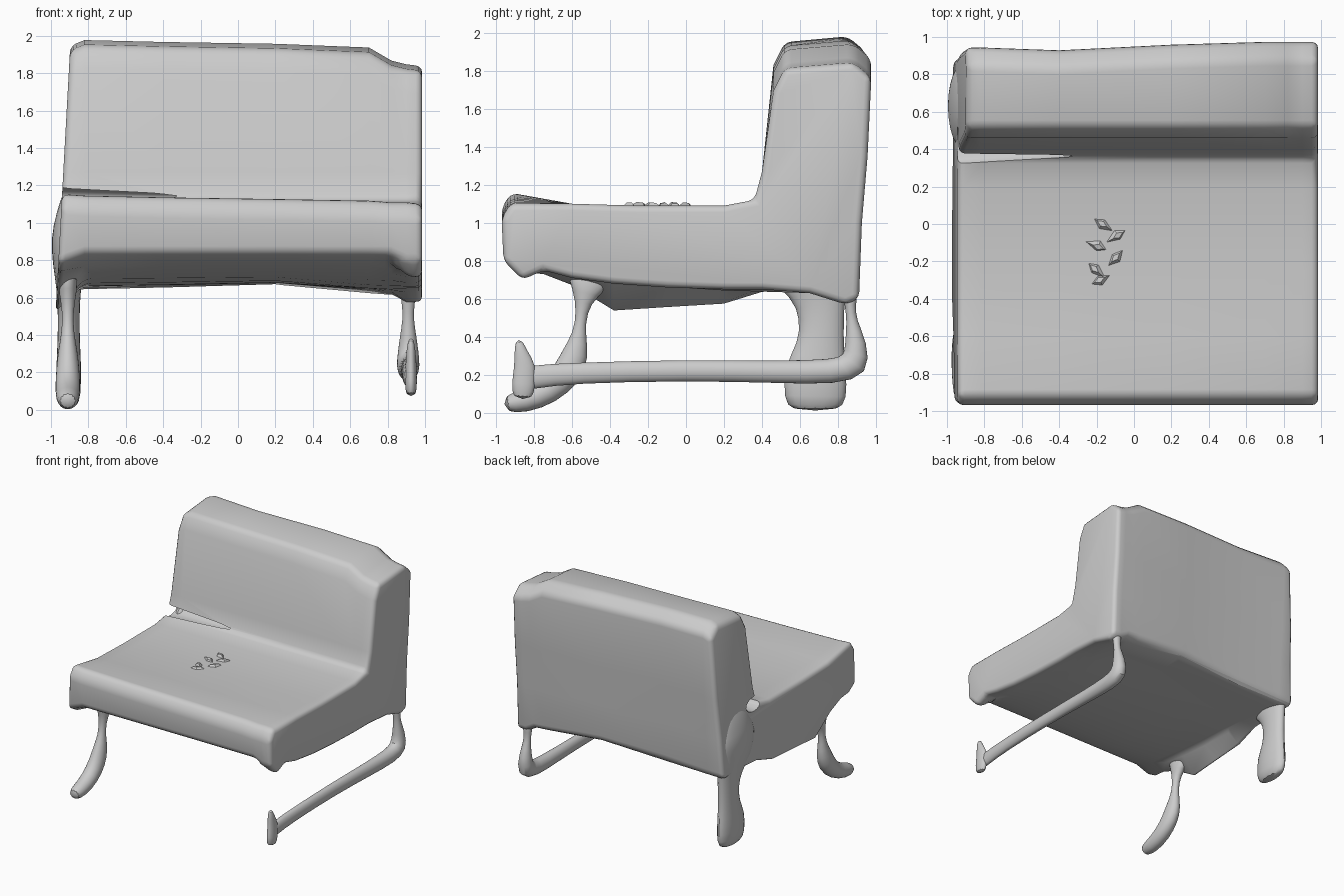
import bpy, bmesh, math, random
from mathutils import Vector

if "Cube" in bpy.data.objects:
    bpy.data.objects.remove(bpy.data.objects["Cube"], do_unlink=True)


def loft(name, rings):
    """Skin equal-length closed rings and cap both ends."""
    bm = bmesh.new()
    loops = [[bm.verts.new(p) for p in ring] for ring in rings]
    n = len(loops[0])
    for a, b in zip(loops, loops[1:]):
        for i in range(n):
            j = (i + 1) % n
            bm.faces.new((a[i], a[j], b[j], b[i]))
    bm.faces.new(loops[0])
    bm.faces.new(loops[-1])
    bmesh.ops.recalc_face_normals(bm, faces=bm.faces)
    mesh = bpy.data.meshes.new(name)
    bm.to_mesh(mesh)
    bm.free()
    ob = bpy.data.objects.new(name, mesh)
    bpy.context.collection.objects.link(ob)
    return ob


def activate(ob):
    bpy.ops.object.select_all(action='DESELECT')
    ob.select_set(True)
    bpy.context.view_layer.objects.active = ob


def smooth(ob, angle=40):
    activate(ob)
    bpy.ops.object.shade_smooth_by_angle(angle=math.radians(angle))


def limb(name, x, path, sides=12):
    """Tube in the yz plane; path rows are (y, z, half width in x, half depth)."""
    pts = [Vector((x, p[0], p[1])) for p in path]
    side = Vector((1, 0, 0))
    rings = []
    for i, p in enumerate(pts):
        along = (pts[min(i + 1, len(pts) - 1)] - pts[max(i - 1, 0)]).normalized()
        up = along.cross(side)
        ring = []
        for k in range(sides):
            a = math.tau * k / sides
            ring.append(p + side * path[i][2] * math.cos(a) + up * path[i][3] * math.sin(a))
        rings.append(ring)
    ob = loft(name, rings)
    ob.modifiers.new("Round", 'SUBSURF').levels = 1
    smooth(ob, 60)


# Upholstered body: an L-shaped side profile lofted across the width
UNDER_Y = (-0.96, -0.86, -0.75, -0.6, -0.38, -0.1, 0.2, 0.4, 0.65, 0.84)
SAGGING = (0.79, 0.73, 0.72, 0.66, 0.52, 0.54, 0.56, 0.63, 0.65, 0.64)
MIDDLE = (0.84, 0.80, 0.77, 0.74, 0.71, 0.69, 0.68, 0.68, 0.68, 0.67)
HANGING = (0.80, 0.70, 0.75, 0.71, 0.68, 0.66, 0.65, 0.65, 0.63, 0.57)


def section(x, top, front, under, drop=0.0, back=0.0):
    """drop lowers the underside towards the rear; back pulls the rear face in."""
    low = [z - drop * (y + 1) / 2 for y, z in zip(UNDER_Y, under)]
    prof = list(zip(UNDER_Y, low))
    prof += [(0.91 - back, low[-1] + 0.03), (0.925 - back, 1.0), (0.955 - back, 1.35),
             (0.975 - back, top - 0.08), (0.88 - back, top), (0.52, top - 0.03),
             (0.46, top - 0.15), (0.40, 1.27), (0.36, 1.12), (0.2, 1.09), (-0.25, 1.09),
             (-0.6, 1.10), (-0.92, front), (-0.97, front - 0.08)]
    lean = 0.055 if x < -0.9 else 0
    return [Vector((x + lean * (z - 0.8), y, z)) for y, z in prof]


body = loft("seat_and_backrest", [
    section(-0.96, 1.95, 1.16, SAGGING, 0, 0.03),
    section(-0.82, 1.98, 1.15, MIDDLE, 0.03, 0.03),
    section(-0.4, 1.97, 1.14, MIDDLE, 0.02, 0.045),
    section(0.2, 1.96, 1.13, MIDDLE, 0, 0.015),
    section(0.7, 1.94, 1.12, MIDDLE, 0.05),
    section(0.82, 1.87, 1.11, MIDDLE, 0.06),
    section(0.9, 1.85, 1.11, HANGING),
    section(0.985, 1.84, 1.10, HANGING)])
bev = body.modifiers.new("Soft edges", 'BEVEL')
bev.width = 0.035
bev.segments = 3
bev.limit_method = 'ANGLE'
bev.angle_limit = math.radians(32)
bev.use_clamp_overlap = False

# Tapering crevice between cushion and backrest
bpy.ops.mesh.primitive_cone_add(vertices=16, radius1=0.1, radius2=0.02, depth=1.3,
                                location=(-0.4, 0.42, 1.13), rotation=(0, math.pi / 2, 0))
crevice = bpy.context.object
crevice.name = "crevice_cutter"
crevice.hide_render = True
crevice.scale = (0.65, 1.1, 1)
cut = body.modifiers.new("Crevice", 'BOOLEAN')
cut.operation = 'DIFFERENCE'
cut.object = crevice
activate(body)
for mod in ("Soft edges", "Crevice"):
    bpy.ops.object.modifier_apply(modifier=mod)
bpy.data.objects.remove(crevice, do_unlink=True)
smooth(body, 45)

# Left side: floor rail that turns up into the rear leg, with a front post
limb("left_rail", 0.91, [
    (-0.89, 0.17, 0.03, 0.06), (-0.8, 0.19, 0.035, 0.065), (-0.6, 0.21, 0.04, 0.056),
    (0, 0.225, 0.04, 0.058), (0.5, 0.215, 0.05, 0.06), (0.78, 0.215, 0.06, 0.07),
    (0.9, 0.25, 0.065, 0.09), (0.895, 0.37, 0.05, 0.06), (0.87, 0.49, 0.028, 0.025),
    (0.865, 0.56, 0.035, 0.03), (0.86, 0.68, 0.05, 0.045)])
limb("left_front_post", 0.925, [
    (-0.86, 0.07, 0.03, 0.055), (-0.855, 0.15, 0.034, 0.065), (-0.845, 0.25, 0.03, 0.06),
    (-0.87, 0.32, 0.025, 0.035), (-0.88, 0.385, 0.014, 0.018)])

# Right side: slim front leg with a long foot
limb("right_front_leg", -0.91, [
    (-0.5, 0.74, 0.06, 0.16), (-0.53, 0.63, 0.05, 0.065), (-0.55, 0.53, 0.03, 0.028),
    (-0.56, 0.42, 0.032, 0.033), (-0.58, 0.31, 0.055, 0.075), (-0.62, 0.21, 0.065, 0.085),
    (-0.72, 0.11, 0.07, 0.07), (-0.85, 0.06, 0.065, 0.065), (-0.96, 0.045, 0.05, 0.045)])

# Right side: stout rear leg that flares into the side panel
limb("right_rear_leg_and_panel", -0.905, [
    (0.68, 0.01, 0.045, 0.13), (0.68, 0.07, 0.068, 0.175), (0.68, 0.24, 0.07, 0.17),
    (0.71, 0.35, 0.062, 0.125), (0.715, 0.5, 0.06, 0.12), (0.70, 0.64, 0.065, 0.15),
    (0.64, 0.78, 0.09, 0.24), (0.62, 0.92, 0.1, 0.26), (0.65, 1.05, 0.07, 0.2),
    (0.68, 1.18, 0.025, 0.12)])

# Torn flakes in the middle of the cushion
random.seed(4)
for i in range(6):
    bpy.ops.mesh.primitive_cone_add(
        vertices=4, radius1=0.08, radius2=0.03, depth=0.03,
        location=(-0.14 + random.uniform(-0.08, 0.08), -0.3 + 0.06 * i, 1.09),
        rotation=(random.uniform(-0.2, 0.2), random.uniform(-0.2, 0.2), random.uniform(0, 3)))
    flake = bpy.context.object
    flake.name = f"torn_flake_{i + 1}"
    flake.scale.y = 0.5
